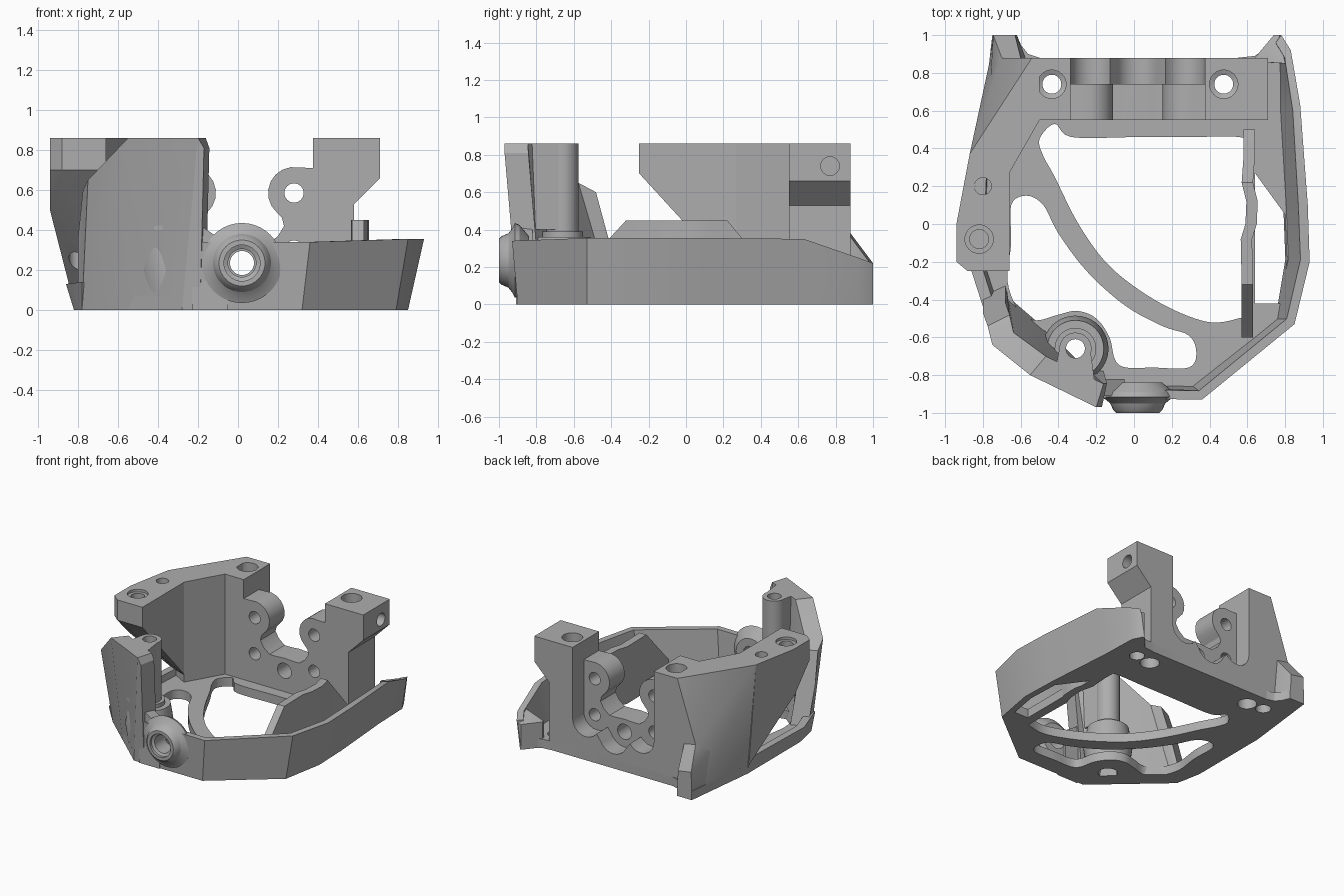
import bpy, bmesh, math
from mathutils import Vector

cube = bpy.data.objects.get("Cube")
if cube:
    bpy.data.objects.remove(cube)

grey = bpy.data.materials.new("plain_grey")
grey.use_nodes = True
colour = (.42, .42, .42, 1)
grey.diffuse_color = colour
grey.node_tree.nodes["Principled BSDF"].inputs["Base Color"].default_value = colour
XC = .02  # centre line of the back plate and front boss


def finish(name, bm):
    bmesh.ops.recalc_face_normals(bm, faces=bm.faces)
    mesh = bpy.data.meshes.new(name)
    bm.to_mesh(mesh)
    bm.free()
    mesh.materials.append(grey)
    obj = bpy.data.objects.new(name, mesh)
    bpy.context.collection.objects.link(obj)
    return obj


def loft(name, rings):
    """Skin equal rings of points and cap both ends."""
    bm = bmesh.new()
    rows = [[bm.verts.new(p) for p in ring] for ring in rings]
    n = len(rows[0])
    for a, b in zip(rows, rows[1:]):
        for i in range(n):
            j = (i + 1) % n
            bm.faces.new((a[i], a[j], b[j], b[i]))
    bm.faces.new(rows[0])
    bm.faces.new(rows[-1])
    return finish(name, bm)


def prism_z(name, pts, low, high):
    return loft(name, [[(x, y, z) for x, y in pts] for z in (low, high)])


def prism_y(name, pts, front, back):
    return loft(name, [[(x, y, z) for x, z in pts] for y in (front, back)])


def hull(name, pts):
    bm = bmesh.new()
    for p in pts:
        bm.verts.new(p)
    out = bmesh.ops.convex_hull(bm, input=bm.verts)
    bmesh.ops.delete(bm, geom=list({g for g in out["geom_interior"]}), context="VERTS")
    return finish(name, bm)


def turned(name, centre, axis, stations, sides=40):
    """Round part: stations are (position along axis, radius)."""
    rings = []
    for pos, r in stations:
        ring = []
        for i in range(sides):
            t = math.tau * i / sides
            u, v = r * math.cos(t), r * math.sin(t)
            a, b = centre
            ring.append({"x": (pos, a + u, b + v), "y": (a + u, pos, b + v),
                         "z": (a + u, b + v, pos)}[axis])
        rings.append(ring)
    return loft(name, rings)


def smooth_loop(pts, steps=5):
    """Closed curve running through the points."""
    out, n = [], len(pts)
    for i in range(n):
        p, q, r, s = (Vector(pts[(i + k) % n]) for k in (-1, 0, 1, 2))
        for k in range(steps):
            t = k / steps
            out.append(.5 * (2 * q + (r - p) * t + (2 * p - 5 * q + 4 * r - s) * t * t
                             + (3 * q - p - 3 * r + s) * t ** 3))
    return out


def arc(cx, cz, r, start, end, steps=8):
    angles = [math.radians(start + (end - start) * i / steps) for i in range(steps + 1)]
    return [(cx + r * math.cos(t), cz + r * math.sin(t)) for t in angles]


def mirrored(half):
    """Profile mirrored about the back plate's centre line."""
    return [(XC + x, z) for x, z in half] + [(XC - x, z) for x, z in reversed(half)]


def wall(name, sections, thick):
    """Leaning wall; each section is bottom xy, top xy, height."""
    rings = []
    for bx, by, tx, ty, h in sections:
        inward = -Vector((bx, by, 0)).normalized() * thick
        low, high = Vector((bx, by, 0)), Vector((tx, ty, h))
        rings.append([low, high, high + inward, low + inward])
    return loft(name, rings)


def cut(obj, cutters):
    for c in cutters:
        mod = obj.modifiers.new("cut", "BOOLEAN")
        mod.operation, mod.solver, mod.object = "DIFFERENCE", "EXACT", c
    bpy.context.view_layer.update()
    graph = bpy.context.evaluated_depsgraph_get()
    mesh = bpy.data.meshes.new_from_object(obj.evaluated_get(graph))
    obj.modifiers.clear()
    obj.data = mesh
    for c in cutters:
        bpy.data.objects.remove(c)


def drill(centre, axis, *stations):
    return turned("cutter", centre, axis, stations)


def underside_holes():
    return [drill((XC + s * x, y), "z", (-.1, r), (.09, r))
            for s in (-1, 1) for x, y, r in ((.455, .74, .07), (.59, .76, .055))]


# Floor plate with its large, crescent and side openings
floor = prism_z("floor_plate", [
    (.32, -.9), (.79, -.53), (.85, -.2), (.84, .1), (.8, .62), (.79, .92), (.75, 1),
    (.71, .94), (.64, .89), (.55, .88), (-.5, .88), (-.56, .9), (-.6, .95), (-.62, 1),
    (-.75, 1), (-.82, .4), (-.82, -.25), (-.78, -.45), (-.28, -.9)], 0, .07)
main_hole = smooth_loop([
    (-.33, .46), (0, .46), (.3, .46), (.56, .46), (.62, .4), (.62, .1), (.62, -.2),
    (.61, -.46), (.55, -.5), (.4, -.52), (.2, -.45), (0, -.33), (-.16, -.19), (-.3, .01),
    (-.42, .25), (-.48, .36), (-.5, .45), (-.42, .53)])
crescent = smooth_loop([
    (-.65, .1), (-.57, .15), (-.48, .1), (-.4, -.05), (-.25, -.25), (-.05, -.43), (.15, -.54),
    (.29, -.59), (.33, -.68), (.29, -.76), (.1, -.76), (-.04, -.76), (-.1, -.72), (-.13, -.6),
    (-.2, -.5), (-.3, -.46), (-.4, -.48), (-.52, -.51), (-.61, -.46), (-.67, -.3), (-.65, -.1)])
side_slot = [(.64, .27), (.8, .05), (.81, -.2), (.78, -.42), (.64, -.42)]
cut(floor, [prism_z("cutter", loop, -.1, .2) for loop in (main_hole, crescent, side_slot)]
    + [drill((-.31, -.66), "z", (-.1, .07), (.2, .07))] + underside_holes())

# Rim running round the front and the +x side
rim = wall("outer_rim", [
    (-.25, -.9, -.25, -.92, .34), (.32, -.9, .36, -.93, .34), (.79, -.53, .85, -.53, .355),
    (.85, -.2, .93, -.2, .355), (.84, .1, .92, .1, .355), (.8, .62, .88, .63, .35),
    (.79, .92, .83, .92, .25), (.75, 1, .78, 1, .22)], .05)
cut(rim, [drill((XC, .235), "y", (-1.1, .07), (-.7, .07))])
wall("low_side_rim", [(-.78, -.45, -.78, -.5, .14), (-.82, -.25, -.86, -.25, .13),
                      (-.82, .4, -.83, .4, .12)], .06)

# Flared front boss
boss = turned("front_boss", (XC, .235), "y", [
    (-.84, .13), (-.89, .19), (-.915, .2), (-.93, .17), (-.95, .145), (-.985, .13), (-1, .115)])
cut(boss, [drill((XC, .235), "y", (-1.1, .09), (-.98, .09), (-.97, .07), (-.7, .07))])

# Front tower and the screw pillar joined to it
wall("front_tower", [(-.8, -.36, -.8, -.47, .36), (-.79, -.4, -.775, -.54, .6),
                     (-.78, -.45, -.75, -.64, .65), (-.55, -.657, -.55, -.8, .86),
                     (-.28, -.9, -.2, -.97, .86), (-.19, -.9, -.17, -.97, .81)], .13)
prism_y("tower_foot", [(-.23, 0), (-.05, 0), (-.05, .33), (-.17, .41), (-.23, .41)], -.91, -.82)
pillar = turned("screw_pillar", (-.31, -.66), "z", [
    (0, .145), (.2, .175), (.3, .16), (.36, .15), (.36, .11), (.39, .11), (.39, .085),
    (.86, .085)])
bridge = prism_z("pillar_bridge", [(-.395, -.66), (-.42, -.79), (-.2, -.9), (-.23, -.67)],
                 .4, .86)
for part in (pillar, bridge):
    cut(part, [drill((-.31, -.66), "z", (-.1, .07), (.12, .07), (.12, .05), (.9, .05))])

# Back plate: lobed cradle between two towers, scalloped pocket behind it
half = ([(0, .335), (.07, .33), (.13, .33), (.18, .37), (.21, .42), (.2, .46)]
        + arc(.26, .585, .13, 230, 78) + [(.355, .71), (.355, .86)])
right = half + [(.69, .86), (.69, .66), (.56, .53), (.56, 0)]
left = half + [(.56, .86), (.56, 0)]
plate = prism_y("back_plate", [(XC + x, z) for x, z in right]
                + [(XC - x, z) for x, z in reversed(left[1:])], .55, .88)
pocket = mirrored(arc(0, .235, .12, 275, 330) + arc(.24, .3, .115, 215, 360) + [(.355, 1)])
cuts = [drill((XC, .235), "y", (.4, .06), (1, .06)), prism_y("cutter", pocket, .74, 1)]
for s in (-1, 1):
    for z in (.585, .3):
        cuts.append(drill((XC + s * .26, z), "y", (.4, .048), (1, .048)))
    cuts.append(drill((XC + s * .455, .74), "z", (-.1, .05), (.78, .05), (.79, .075), (.9, .075)))
cuts.append(drill((.77, .74), "x", (.6, .05), (.9, .05)))
cut(plate, cuts + underside_holes())

# Overhanging side wing, the buttress behind it and the low back corners
top = .86
wing = hull("side_wing", [(x, y, top) for x, y in (
    (-.94, -.2), (-.88, -.25), (-.66, -.25), (-.66, .3), (-.87, .37), (-.94, 0))] + [
    (-.94, -.2, .7), (-.88, -.25, .7), (-.66, -.25, .7), (-.94, -.02, .5), (-.85, .08, .38),
    (-.66, .1, .35), (-.83, .4, .07), (-.66, .3, .1)])
cut(wing, [drill((-.82, -.08), "z", (.6, .05), (.84, .05), (.84, .075), (.9, .075)),
           drill((-.8, .2), "z", (.1, .045), (.9, .045))])
buttress = hull("wing_buttress", [(x, y, top) for x, y in (
    (-.66, .27), (-.87, .37), (-.54, .88), (-.5, .88), (-.5, .55))] + [
    (x, y, 0) for x, y in ((-.66, .27), (-.82, .36), (-.76, .88), (-.5, .88), (-.5, .55))]
    + [(-.7, .88, .38)])
near = hull("back_corner", [(-.7, .88, .38), (-.6, .88, .36), (-.745, 1, .22), (-.63, 1, .2),
                            (-.75, 1, 0), (-.62, 1, 0), (-.57, .88, 0), (-.77, .8, 0),
                            (-.77, .6, .38), (-.6, .7, .36), (-.6, .7, 0)])
for part in (buttress, near):
    cut(part, underside_holes())
hull("far_corner", [(.64, .88, 0), (.64, .88, .2), (.74, 1, 0), (.74, 1, .2), (.77, 1, .2),
                    (.78, .85, 0), (.8, .85, .25), (.64, .86, 0), (.64, .86, .2)])

# Thin bent guide fin beside the large opening
loft("guide_fin", [[(x - .03, y, 0), (x - .03, y, h), (x + .03, y, h), (x + .03, y, 0)]
                   for y, x, h in ((-.6, .6, .15), (-.55, .6, .2), (-.32, .6, .45), (-.08, .595, .45),
                                   (0, .62, .45), (.12, .625, .45), (.22, .6, .45), (.36, .61, .28),
                                   (.5, .61, .12))])

bpy.ops.object.select_all(action="DESELECT")
for obj in bpy.context.scene.objects:
    if obj.type == "MESH":
        obj.select_set(True)
        bpy.context.view_layer.objects.active = obj
bpy.ops.object.shade_smooth_by_angle(angle=math.radians(25))
